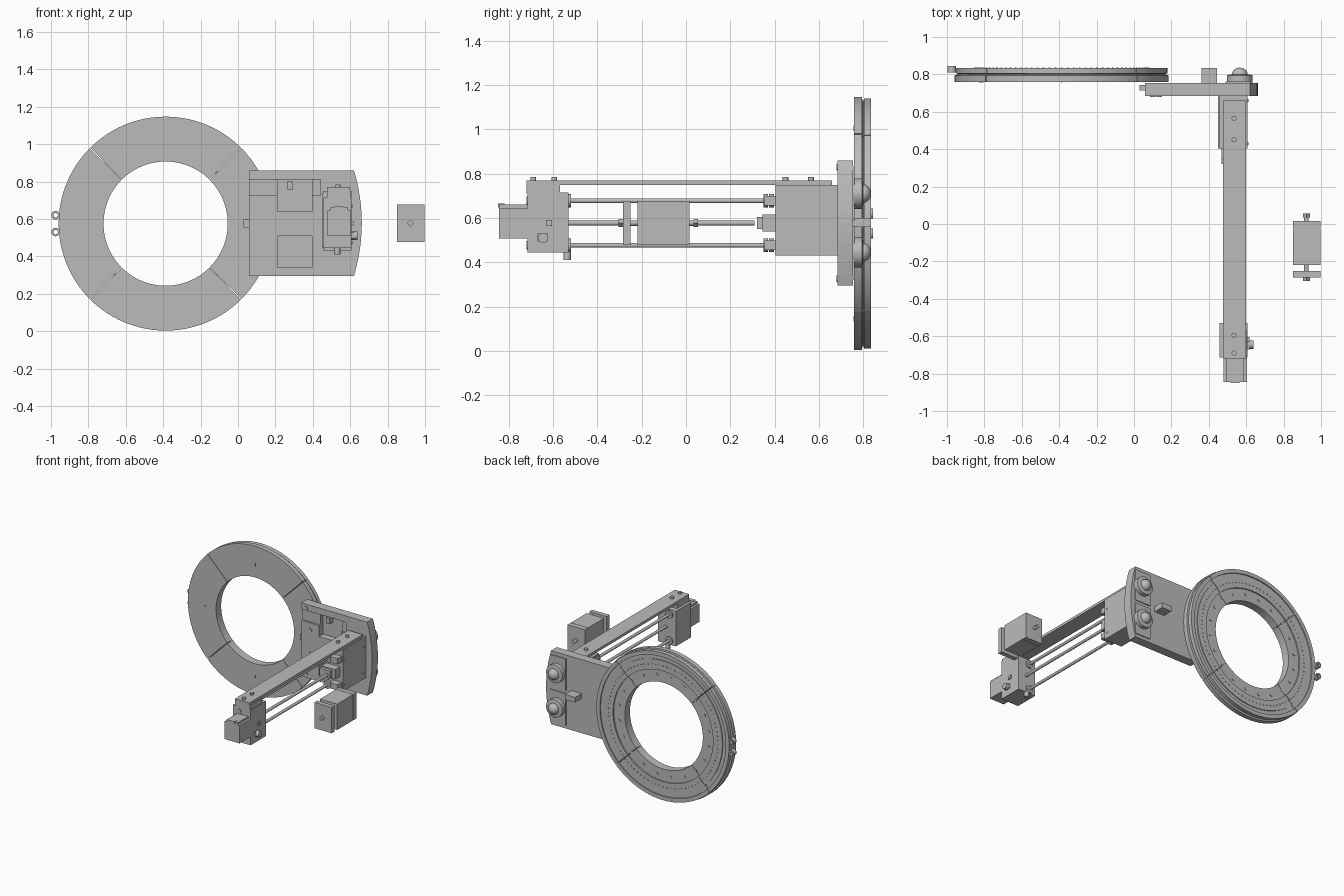
import bpy, bmesh, math
from mathutils import Matrix, Vector

old = bpy.data.objects.get("Cube")
if old:
    bpy.data.objects.remove(old, do_unlink=True)

GREY = (0.5, 0.5, 0.5, 1)
mat = bpy.data.materials.new("machine grey")
mat.use_nodes = True
mat.diffuse_color = GREY
mat.node_tree.nodes["Principled BSDF"].inputs["Base Color"].default_value = GREY
RX, RZ = -0.387, 0.575          # ring centre


def finish(name, bm, smooth=False):
    bmesh.ops.recalc_face_normals(bm, faces=bm.faces)
    me = bpy.data.meshes.new(name)
    bm.to_mesh(me)
    bm.free()
    ob = bpy.data.objects.new(name, me)
    bpy.context.collection.objects.link(ob)
    me.materials.append(mat)
    if smooth:
        bpy.ops.object.select_all(action='DESELECT')
        ob.select_set(True)
        bpy.context.view_layer.objects.active = ob
        bpy.ops.object.shade_smooth_by_angle(angle=math.radians(35))
    return ob


def box(name, x, y, z):
    bm = bmesh.new()
    size = Matrix.Diagonal((x[1] - x[0], y[1] - y[0], z[1] - z[0], 1))
    mid = Matrix.Translation((sum(x) / 2, sum(y) / 2, sum(z) / 2))
    bmesh.ops.create_cube(bm, size=1, matrix=mid @ size)
    return finish(name, bm)


def add_rod(bm, start, end, r, sides=20):
    a, b = Vector(start), Vector(end)
    turn = (b - a).to_track_quat('Z', 'Y').to_matrix().to_4x4()
    bmesh.ops.create_cone(bm, cap_ends=True, segments=sides, radius1=r, radius2=r,
                          depth=(b - a).length, matrix=Matrix.Translation((a + b) / 2) @ turn)


def rod(name, start, end, r, sides=20):
    bm = bmesh.new()
    add_rod(bm, start, end, r, sides)
    return finish(name, bm, True)


def lathe(name, profile, cx, cz, a0=0, sweep=2 * math.pi, steps=48):
    """Turn a closed (radius, y) profile about an axis along y."""
    bm = bmesh.new()
    verts = [bm.verts.new((cx + r, y, cz)) for r, y in profile]
    face = bm.faces.new(verts)
    centre, axis = (cx, 0, cz), (0, 1, 0)
    bmesh.ops.rotate(bm, cent=centre, matrix=Matrix.Rotation(a0, 3, 'Y'), verts=verts)
    full = sweep > 6.28
    ret = bmesh.ops.spin(bm, geom=[face], cent=centre, axis=axis, angle=sweep, steps=steps)
    if full:
        ends = [face] + [f for f in ret["geom_last"] if isinstance(f, bmesh.types.BMFace)]
        bmesh.ops.delete(bm, geom=ends, context='FACES_ONLY')
        bmesh.ops.remove_doubles(bm, verts=bm.verts, dist=1e-5)
    return finish(name, bm, True)


def cut(ob, cutters):
    for c in cutters:
        m = ob.modifiers.new("cut", 'BOOLEAN')
        m.operation, m.solver, m.object = 'DIFFERENCE', 'EXACT', c
    bpy.context.view_layer.update()
    me = bpy.data.meshes.new_from_object(ob.evaluated_get(bpy.context.evaluated_depsgraph_get()))
    ob.modifiers.clear()
    ob.data = me
    for c in cutters:
        bpy.data.objects.remove(c, do_unlink=True)


# Large ring in four stepped quarters
ring_profile = [(0.332, 0.76), (0.572, 0.76), (0.572, 0.795), (0.556, 0.797), (0.556, 0.803),
                (0.565, 0.805), (0.565, 0.835), (0.535, 0.835), (0.535, 0.826), (0.505, 0.826),
                (0.505, 0.832), (0.425, 0.832), (0.425, 0.822), (0.332, 0.822)]
gap = 0.004
for i in range(4):
    lathe(f"ring_quarter_{i + 1}", ring_profile, RX, RZ,
          math.pi / 4 + i * math.pi / 2 + gap, math.pi / 2 - 2 * gap, 24)


# Studs around the back of the ring
def studs(name, count, radius, y, r, sides):
    bm = bmesh.new()
    for i in range(count):
        a = 2 * math.pi * (i + 0.5) / count
        x, z = RX + radius * math.cos(a), RZ + radius * math.sin(a)
        add_rod(bm, (x, y, z), (x, y + 0.006, z), r, sides)
    finish(name, bm)


studs("ring_bolts", 20, 0.385, 0.82, 0.011, 12)
studs("ring_pins", 90, 0.465, 0.83, 0.005, 6)
for i, (dx, dz, w, h) in enumerate([(0, 0.43, 0.003, 0.012), (0, -0.43, 0.003, 0.012),
                                    (-0.43, 0, 0.012, 0.003)]):
    box(f"ring_mark_{i + 1}", (RX + dx - w, RX + dx + w), (0.757, 0.762),
        (RZ + dz - h, RZ + dz + h))
for z in (0.53, 0.62):
    lathe("ring_eyelet", [(0.012, 0.81), (0.023, 0.81), (0.023, 0.845), (0.012, 0.845)],
          -0.975, z, steps=20)

# Mounting plate with bowed outer edge and pockets
bm = bmesh.new()
outline = [(0.06, 0.295), (0.06, 0.86)]
for i in range(13):
    t = 1 - i / 6
    outline.append((0.62 + 0.042 * (1 - t * t), 0.5775 + 0.2825 * t))
low = bm.faces.new([bm.verts.new((x, 0.685, z)) for x, z in outline])
new = bmesh.ops.extrude_face_region(bm, geom=[low])["geom"]
bmesh.ops.translate(bm, vec=(0, 0.07, 0), verts=[v for v in new if isinstance(v, bmesh.types.BMVert)])
plate = finish("mounting_plate", bm)
cut(plate, [box("slot_cutter", (0.0, 0.44), (0.6, 0.7), (0.725, 0.81)),
            box("upper_cutter", (0.21, 0.395), (0.6, 0.735), (0.64, 0.812)),
            box("lower_cutter", (0.21, 0.395), (0.6, 0.735), (0.34, 0.51))])
box("pocket_post", (0.265, 0.295), (0.69, 0.74), (0.755, 0.80))
for x, z in [(0.10, 0.83), (0.135, 0.67), (0.135, 0.485), (0.10, 0.325)]:
    rod("plate_screw", (x, 0.68, z), (x, 0.70, z), 0.015)
box("plate_side_tab", (0.03, 0.065), (0.713, 0.742), (0.555, 0.6))
box("plate_back_block", (0.36, 0.445), (0.75, 0.835), (0.56, 0.6))
for z in (0.32, 0.5875):
    box("back_pad", (0.49, 0.625), (0.75, 0.762), (z, z + 0.245))

# Domed knobs on the back
for z in (0.445, 0.71):
    dome = [(0.0001, 0.755), (0.069, 0.755), (0.069, 0.795), (0.05, 0.8), (0.042, 0.8)]
    dome += [(max(0.0001, 0.042 * math.cos(a * math.pi / 12)), 0.8 + 0.036 * math.sin(a * math.pi / 12))
             for a in range(1, 7)]
    lathe("domed_knob", dome, 0.565, z, steps=32)

# Top beam with screws
box("top_beam", (0.477, 0.6), (-0.72, 0.66), (0.75, 0.77))
for y in (-0.69, -0.595, 0.45, 0.565):
    rod("beam_screw", (0.535, y, 0.76), (0.535, y, 0.785), 0.013)

# Rear housing and bearings
box("rear_housing", (0.455, 0.608), (0.405, 0.69), (0.43, 0.75))
box("housing_lip", (0.45, 0.47), (0.405, 0.69), (0.45, 0.74))
box("nut_holder", (0.468, 0.585), (0.345, 0.41), (0.54, 0.615))
box("nut_nose", (0.468, 0.56), (0.32, 0.35), (0.55, 0.605))
for y in (0.43, 0.66):
    for z in (0.475, 0.67):
        rod("housing_screw", (0.60, y, z), (0.611, y, z), 0.008, 12)

# Guide rods, collars and lead screw
for z in (0.477, 0.678):
    rod("guide_rod", (0.512, -0.55, z), (0.512, 0.42, z), 0.011)
    rod("front_collar", (0.512, -0.54, z), (0.512, -0.52, z), 0.03)
    for y in (0.35, 0.376):
        rod("rear_bearing", (0.512, y, z), (0.512, y + 0.021, z), 0.03)
    box("bearing_base", (0.495, 0.6), (0.355, 0.41), (z - 0.022, z + 0.022))
rod("lead_screw", (0.54, -0.55, 0.577), (0.54, 0.31, 0.577), 0.011)

# Front housing and motor
box("front_housing", (0.457, 0.608), (-0.715, -0.57), (0.445, 0.715))
box("front_housing_top", (0.477, 0.605), (-0.72, -0.57), (0.71, 0.752))
box("front_housing_step", (0.457, 0.608), (-0.575, -0.53), (0.445, 0.715))
box("motor", (0.478, 0.605), (-0.845, -0.7), (0.508, 0.645))
box("motor_top", (0.495, 0.588), (-0.845, -0.7), (0.64, 0.662))
box("motor_socket", (0.515, 0.565), (-0.85, -0.82), (0.648, 0.666))
box("side_plug", (0.6, 0.617), (-0.67, -0.625), (0.495, 0.53))
box("side_tab", (0.6, 0.617), (-0.632, -0.605), (0.565, 0.59))
rod("side_knob", (0.6, -0.645, 0.51), (0.64, -0.645, 0.51), 0.022)
rod("lower_knob", (0.53, -0.537, 0.41), (0.53, -0.537, 0.45), 0.017)
for z in (0.477, 0.678):
    rod("rod_end", (0.512, -0.72, z), (0.512, -0.7, z), 0.02)

# Separate carriage block set off to the side
box("carriage_body", (0.85, 0.997), (-0.218, -0.025), (0.477, 0.676))
box("carriage_cap", (0.85, 0.997), (-0.022, 0.015), (0.477, 0.676))
box("carriage_seam", (0.853, 0.994), (-0.03, -0.018), (0.48, 0.673))
box("carriage_plate", (0.85, 0.997), (-0.285, -0.25), (0.477, 0.676))
rod("carriage_shaft", (0.922, -0.302, 0.577), (0.922, 0.05, 0.577), 0.012)
for y in (-0.305, 0.035):
    rod("shaft_nut", (0.922, y, 0.577), (0.922, y + 0.02, 0.577), 0.018, 4)
